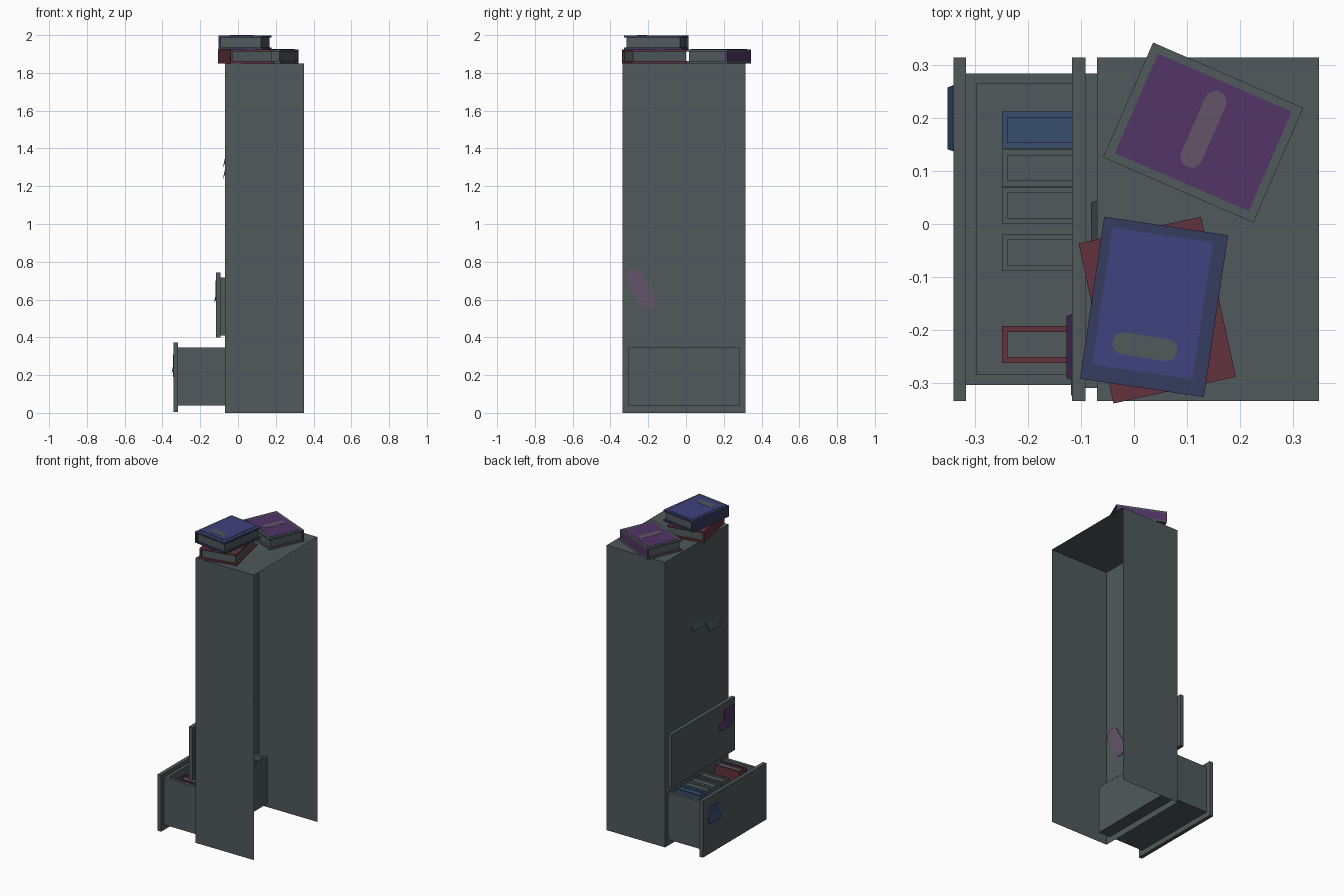
import bpy, bmesh, math
from mathutils import Matrix, Vector

if "Cube" in bpy.data.objects:
    bpy.data.objects.remove(bpy.data.objects["Cube"])


def mat(name, r, g, b):
    m = bpy.data.materials.new(name)
    m.diffuse_color = (r, g, b, 1)
    m.use_nodes = True
    m.node_tree.nodes["Principled BSDF"].inputs["Base Color"].default_value = m.diffuse_color
    return m


GREY = mat("slate grey", 0.08, 0.10, 0.106)
PURPLE = mat("purple", 0.085, 0.035, 0.135)
BLUE = mat("blue", 0.05, 0.055, 0.21)
NAVY = mat("dark navy", 0.037, 0.047, 0.115)
STEEL = mat("steel blue", 0.038, 0.075, 0.155)
RED = mat("dark red", 0.125, 0.032, 0.047)
MAUVE = mat("mauve", 0.125, 0.09, 0.14)


def finish(name, bm, material, matrix=None):
    if matrix:
        bm.transform(matrix)
    me = bpy.data.meshes.new(name)
    bm.to_mesh(me)
    bm.free()
    me.materials.append(material)
    ob = bpy.data.objects.new(name, me)
    bpy.context.collection.objects.link(ob)
    return ob


def add_box(bm, x0, x1, y0, y1, z0, z1):
    m = (Matrix.Translation(((x0 + x1) / 2, (y0 + y1) / 2, (z0 + z1) / 2))
         @ Matrix.Diagonal((x1 - x0, y1 - y0, z1 - z0, 1)))
    return bmesh.ops.create_cube(bm, size=1, matrix=m)


def box(name, material, dims, matrix=None):
    bm = bmesh.new()
    add_box(bm, *dims)
    return finish(name, bm, material, matrix)


def capsule(name, material, length, radius, depth, matrix):
    """Rounded bar lying in local XY, extruded up local Z."""
    bm = bmesh.new()
    h = length / 2 - radius
    pts = []
    for side in (0, 1):
        for i in range(9):
            a = -math.pi / 2 + math.pi * (side + i / 8)
            pts.append(((h if side == 0 else -h) + radius * math.cos(a), radius * math.sin(a), 0))
    f = bm.faces.new([bm.verts.new(p) for p in pts])
    ext = bmesh.ops.extrude_face_region(bm, geom=[f])["geom"]
    bmesh.ops.translate(bm, vec=(0, 0, depth), verts=[v for v in ext if isinstance(v, bmesh.types.BMVert)])
    bmesh.ops.recalc_face_normals(bm, faces=bm.faces)
    return finish(name, bm, material, matrix)


# Cabinet shell: thin sheet, open at the back (+x) and underneath
X0, X1, Y0, Y1, H = -0.07, 0.35, -0.335, 0.315, 1.85
bm = bmesh.new()
add_box(bm, X0, X1, Y0, Y1, 0, H)
bm.normal_update()
open_faces = [f for f in bm.faces if f.normal.x > 0.9 or f.normal.z < -0.9]
bmesh.ops.delete(bm, geom=open_faces, context='FACES')
finish("cabinet_shell", bm, GREY)


# Slanted pull lip on a front plane at x
def handle(name, x, y, z, material=GREY):
    bm = bmesh.new()
    w, d, h = 0.0625, 0.011, 0.025
    top = [bm.verts.new((x, y + s * w, z + h)) for s in (1, -1)]
    low = [bm.verts.new((x - d, y + s * (w - 0.004), z - h)) for s in (-1, 1)]
    bm.faces.new(top + low)
    for t, l in ((top[0], low[1]), (top[1], low[0])):
        foot = bm.verts.new((x, t.co.y, z))
        bm.faces.new((t, l, foot))
    finish(name, bm, material)


handle("door_handle_upper", X0, -0.018, 1.32)
handle("door_handle_lower", X0, -0.18, 1.26)

# Lower drawer: pulled out, open tray with walls and floor
T = 0.02
dx0, dx1, dy0, dy1, dz0, dz1 = -0.318, 0.012, -0.305, 0.285, 0.04, 0.347
box("lower_drawer_front", GREY, (-0.342, dx0, Y0, Y1, 0.006, 0.373))
box("lower_drawer_inner_front", GREY, (dx0, dx0 + T, dy0, dy1, dz0, dz1))
box("lower_drawer_back", GREY, (dx1 - T / 2, dx1, dy0, dy1, dz0, dz1))
box("lower_drawer_side_a", GREY, (dx0, dx1, dy0, dy0 + T, dz0, dz1))
box("lower_drawer_side_b", GREY, (dx0, dx1, dy1 - T, dy1, dz0, dz1))
box("lower_drawer_floor", GREY, (dx0, dx1, dy0, dy1, dz0, dz0 + 0.01))
handle("lower_drawer_handle", -0.342, 0.2, 0.23, STEEL)
box("lower_drawer_label", STEEL, (-0.344, -0.341, 0.15, 0.26, 0.19, 0.31))

# Upper drawer: only slightly open
box("upper_drawer_front", GREY, (-0.117, -0.092, Y0, Y1, 0.398, 0.743))
box("upper_drawer_body", GREY, (-0.092, -0.066, -0.31, 0.285, 0.41, 0.717))
handle("upper_drawer_handle", -0.117, -0.233, 0.605, PURPLE)
box("upper_drawer_label", PURPLE, (-0.119, -0.116, -0.325, -0.225, 0.59, 0.70))

# Painted mark on the inside of the front
m = Matrix.Identity(4)
for col, v in enumerate(((0, 0.5, -0.866), (0, 0.866, 0.5), (1, 0, 0), (-0.069, -0.238, 0.655))):
    for row in range(3):
        m[row][col] = v[row]
capsule("inner_mark", MAUVE, 0.235, 0.045, 0.006, m)


# Book: two boards, a spine on local -x, recessed page block
W, L, B = 0.237, 0.31, 0.011


def book(name, matrix, board, spine, pages, thick=0.073, length=L):
    x, y, z = W / 2, length / 2, thick / 2
    box(name + "_front_board", board, (-x, x, -y, y, z - B, z), matrix)
    box(name + "_back_board", board, (-x, x, -y, y, -z, -z + B), matrix)
    box(name + "_spine", spine, (-x, -x + B, -y, y, -z + B, z - B), matrix)
    box(name + "_pages", pages, (-x + B, x - B, -y + B, y - B, -z + B, z - B), matrix)


def placed(x, y, z, deg):
    return Matrix.Translation((x, y, z)) @ Matrix.Rotation(math.radians(deg), 4, 'Z')


# Books lying on top
red_m = placed(0.044, -0.163, 1.8875, 12.3)
blue_m = placed(0.038, -0.157, 1.961, -8.5)
purple_m = placed(0.131, 0.173, 1.8875, 246.5)
book("red_book", red_m, RED, RED, GREY)
book("blue_book", blue_m, NAVY, NAVY, GREY)
book("purple_book", purple_m, GREY, PURPLE, GREY)

# Cover panels and rounded title marks
box("blue_cover_panel", BLUE, (-0.1, 0.092, -0.125, 0.137, 0.0365, 0.038), blue_m)
capsule("blue_cover_title", GREY, 0.125, 0.021, 0.002,
        blue_m @ Matrix.Translation((-0.006, -0.077, 0.0372)))
box("purple_cover_panel", PURPLE, (-0.103, 0.102, -0.138, 0.138, 0.0365, 0.038), purple_m)
capsule("purple_cover_title", MAUVE, 0.155, 0.021, 0.002,
        purple_m @ Matrix.Translation((-0.006, -0.002, 0.0372)))

# Books standing in the lower drawer, spines to the front
row = ((0.178, STEEL, STEEL), (0.106, GREY, GREY), (0.035, GREY, GREY),
       (-0.054, GREY, GREY), (-0.228, RED, GREY))
for i, (y, board, pages) in enumerate(row):
    m = Matrix.Translation((-0.25 + W / 2, y, 0.197)) @ Matrix.Rotation(math.pi / 2, 4, 'X')
    book("drawer_book_%d" % (i + 1), m, board, board, pages, 0.07, 0.292)
